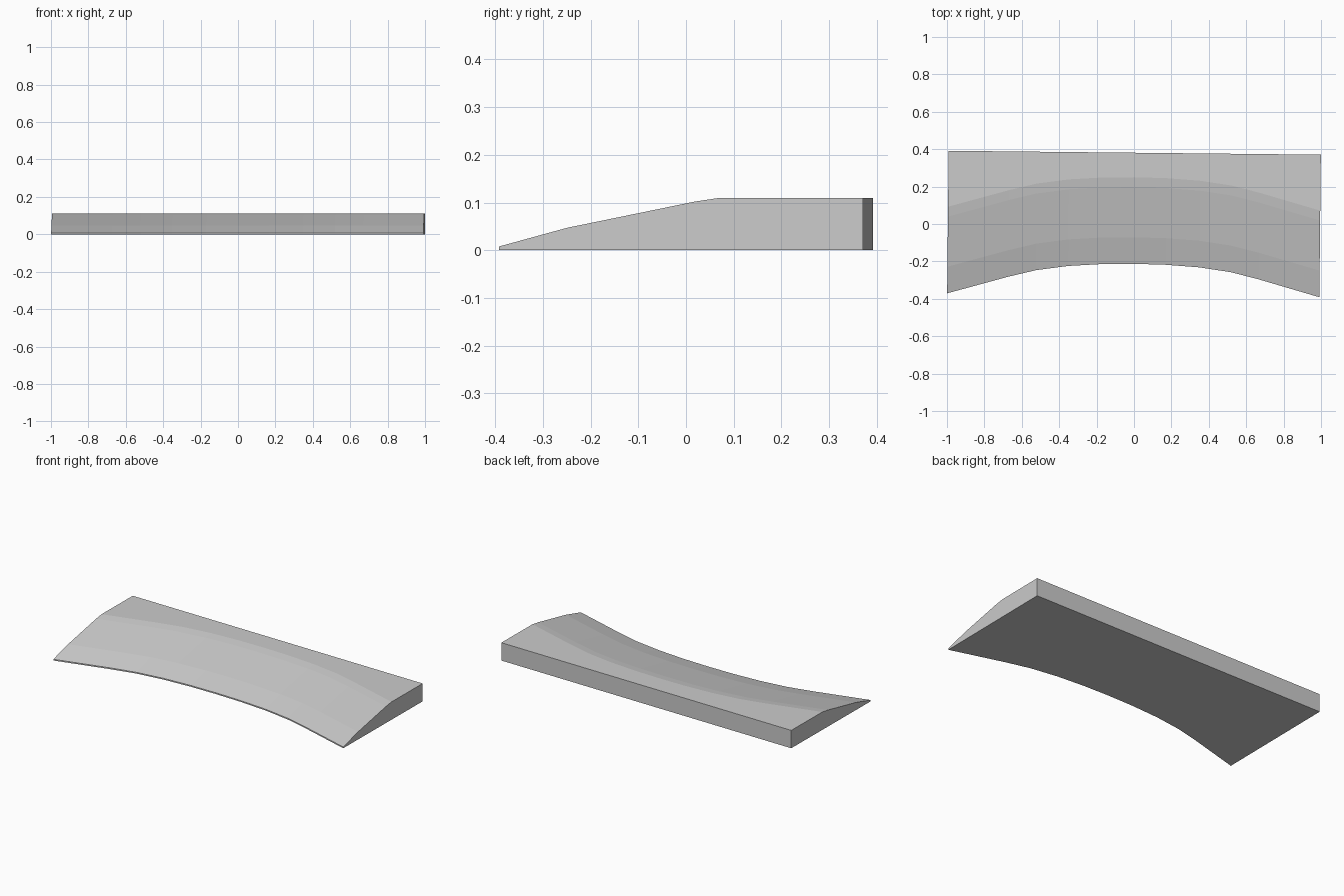
import bpy, bmesh
from mathutils import Matrix

cube = bpy.data.objects.get("Cube")
if cube:
    bpy.data.objects.remove(cube, do_unlink=True)

HEIGHT, BACK, TILT = 0.11, 0.381, -0.0105

# Scooped front edge: distance from the middle, depth of the edge
half = [(0, -0.213), (0.17, -0.216), (0.35, -0.228),
        (0.52, -0.252), (0.67, -0.289), (0.995, -0.381)]
stations = [(-x, y) for x, y in reversed(half[1:])] + half

# Ramp section: distance behind the front edge, height
ramp = [(0, 0), (0, 0.008), (0.142, 0.047), (0.41, 0.102), (0.463, HEIGHT)]

# Sweep the section along the curved front, keeping the back straight
bm = bmesh.new()
rings = []
for x, front in stations:
    points = [(x, front + d, z) for d, z in ramp]
    points += [(x, BACK, HEIGHT), (x, BACK, 0)]
    rings.append([bm.verts.new(p) for p in points])
for a, b in zip(rings, rings[1:]):
    for i in range(len(a)):
        j = (i + 1) % len(a)
        bm.faces.new((a[i], b[i], b[j], a[j]))

# End caps
bm.faces.new(rings[0])
bm.faces.new(rings[-1])
bmesh.ops.recalc_face_normals(bm, faces=bm.faces)

# The whole piece sits slightly turned
bmesh.ops.transform(bm, matrix=Matrix.Rotation(TILT, 4, "Z"), verts=bm.verts)

mesh = bpy.data.meshes.new("curved_ramp")
bm.to_mesh(mesh)
bm.free()
curved_ramp = bpy.data.objects.new("curved_ramp", mesh)
bpy.context.collection.objects.link(curved_ramp)

# Plain light grey
grey = bpy.data.materials.new("light_grey")
grey.use_nodes = True
colour = (0.6, 0.6, 0.6, 1)
grey.diffuse_color = colour
grey.node_tree.nodes["Principled BSDF"].inputs["Base Color"].default_value = colour
mesh.materials.append(grey)
